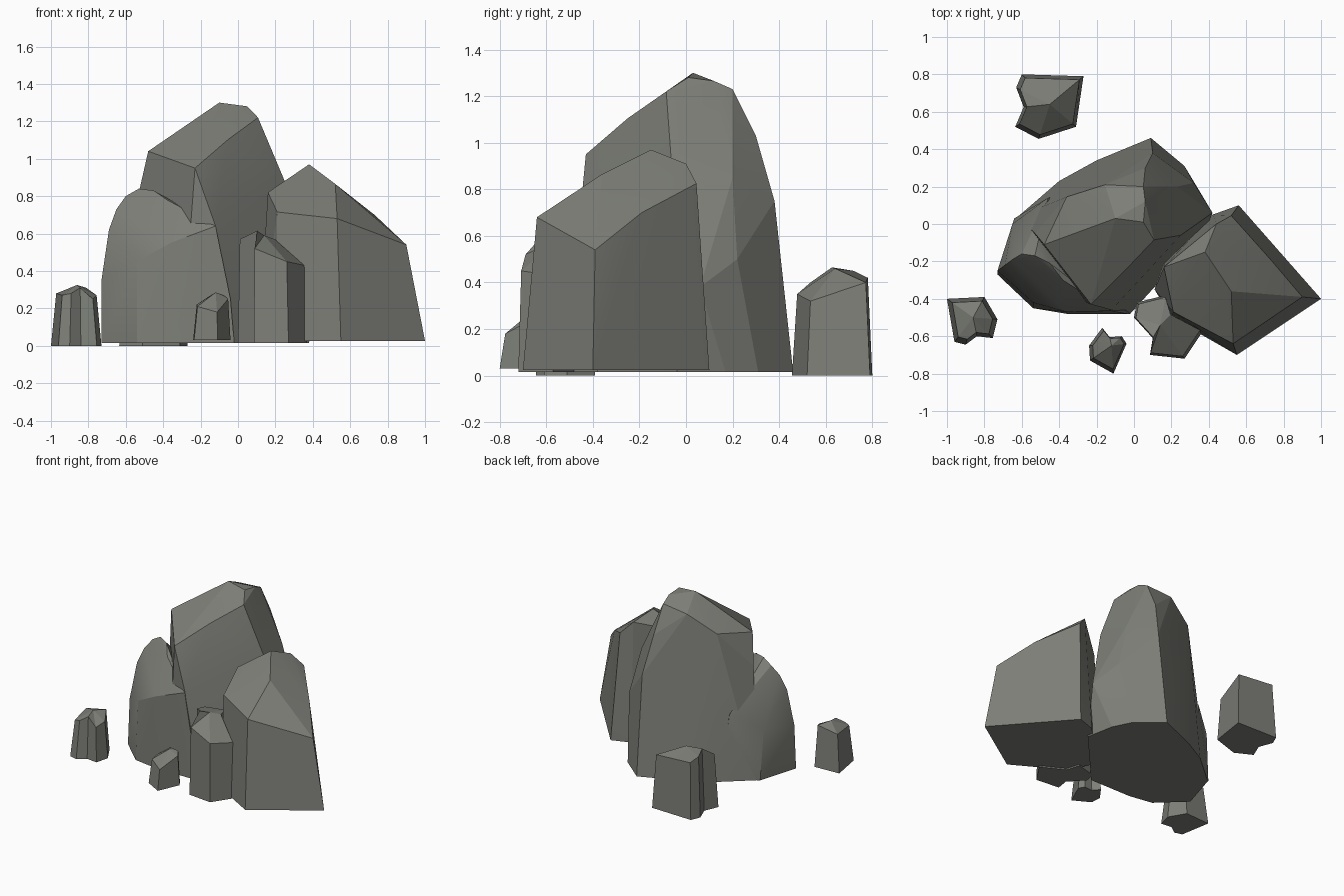
import bpy, bmesh, math
from mathutils import Vector

old = bpy.data.objects.get("Cube")
if old:
    bpy.data.objects.remove(old, do_unlink=True)

# One stone colour for everything
stone = bpy.data.materials.new("grey_stone")
stone.use_nodes = True
colour = (0.205, 0.21, 0.185, 1)
stone.diffuse_color = colour
bsdf = stone.node_tree.nodes["Principled BSDF"]
bsdf.inputs["Base Color"].default_value = colour
bsdf.inputs["Roughness"].default_value = 0.9


def finish(name, bm, smooth_angle):
    """Turn the bmesh into a named stone object."""
    bmesh.ops.recalc_face_normals(bm, faces=bm.faces)
    mesh = bpy.data.meshes.new(name)
    bm.to_mesh(mesh)
    bm.free()
    mesh.materials.append(stone)
    obj = bpy.data.objects.new(name, mesh)
    bpy.context.collection.objects.link(obj)
    bpy.ops.object.select_all(action="DESELECT")
    obj.select_set(True)
    bpy.context.view_layer.objects.active = obj
    bpy.ops.object.shade_smooth_by_angle(angle=math.radians(smooth_angle))
    return obj


def boulder(name, floor, base, corners, smooth_angle=8):
    """Chiselled convex boulder from a ground outline and its upper corners."""
    bm = bmesh.new()
    for x, y in base:
        bm.verts.new((x, y, floor))
    for corner in corners:
        bm.verts.new(corner)
    hull = bmesh.ops.convex_hull(bm, input=bm.verts)
    loose = {g for g in hull["geom_interior"] + hull["geom_unused"]
             if isinstance(g, bmesh.types.BMVert)}
    bmesh.ops.delete(bm, geom=list(loose), context="VERTS")
    bmesh.ops.dissolve_limit(bm, angle_limit=math.radians(5),
                             verts=bm.verts, edges=bm.edges)
    return finish(name, bm, smooth_angle)


def stub(name, floor, taper, crown, outline):
    """Small notched rock: ground outline (x, y, rim height), tapered to a crown."""
    bm = bmesh.new()
    top = Vector(crown)
    low = [bm.verts.new((x, y, floor)) for x, y, z in outline]
    rim = [bm.verts.new((top.x + (x - top.x) * taper,
                         top.y + (y - top.y) * taper, z)) for x, y, z in outline]
    tip = bm.verts.new(top)
    bm.faces.new(low[::-1])
    cap_edges = []
    for i in range(len(low)):
        j = (i + 1) % len(low)
        bm.faces.new((low[i], low[j], rim[j], rim[i]))
        bm.faces.new((rim[i], rim[j], tip))
    # Merge the flatter crown facets into broad chips
    cap_edges = list(tip.link_edges)
    bmesh.ops.dissolve_limit(bm, angle_limit=math.radians(12),
                             verts=[], edges=cap_edges)
    return finish(name, bm, 8)


# Tall central peak
boulder(
    "main_peak", 0.015,
    [(-0.02, -0.48), (0.38, -0.04), (0.34, 0.17), (0.27, 0.31), (0.09, 0.46),
     (-0.2, 0.34), (-0.4, 0.23), (-0.62, 0.04), (-0.3, -0.4)],
    [(-0.1, 0.03, 1.3), (0.05, 0.01, 1.28), (0.06, 0.12, 1.265),
     (0.05, 0.2, 1.23), (-0.155, 0.21, 1.21), (0.107, -0.085, 1.22),
     (-0.05, -0.25, 1.105), (-0.23, -0.43, 0.95), (-0.48, -0.11, 1.04),
     (-0.36, 0.145, 1.09), (-0.53, -0.05, 0.82), (-0.12, -0.46, 0.64),
     (0.06, 0.3, 1.03), (0.1, 0.38, 0.75), (0.25, -0.06, 0.88),
     (0.23, 0.2, 0.85), (0.42, 0.06, 0.38), (0.32, 0.22, 0.5)], 12)

# Rounded shoulder leaning on the peak
boulder(
    "front_shoulder", 0.015,
    [(-0.73, -0.27), (-0.54, -0.45), (-0.36, -0.48), (-0.02, -0.48),
     (-0.1, -0.2), (-0.4, 0.15), (-0.64, 0.03)],
    [(-0.73, -0.25, 0.35), (-0.69, -0.22, 0.62), (-0.65, -0.19, 0.73),
     (-0.6, -0.16, 0.8), (-0.53, -0.17, 0.84), (-0.45, -0.21, 0.83),
     (-0.38, -0.3, 0.78), (-0.12, -0.465, 0.64), (-0.04, -0.48, 0.25),
     (-0.54, -0.42, 0.45), (-0.36, -0.47, 0.55), (-0.65, 0.0, 0.4),
     (-0.46, 0.14, 0.5)], 25)

# Angular block beside the peak
boulder(
    "side_block", 0.025,
    [(1, -0.4), (0.55, -0.7), (0.2, -0.5), (0.11, -0.35), (0.16, -0.2),
     (0.42, 0.05), (0.56, 0.1)],
    [(0.38, -0.15, 0.97), (0.44, 0, 0.91), (0.52, 0.045, 0.825),
     (0.52, -0.36, 0.865), (0.73, -0.19, 0.7), (0.9, -0.39, 0.54),
     (0.53, -0.64, 0.68), (0.21, -0.47, 0.715), (0.16, -0.23, 0.82)], 15)

# Small rocks scattered around
stub("front_rock", 0.015, 0.93, (0.14, -0.54, 0.59),
     [(0, -0.5, 0.57), (0.1, -0.61, 0.615), (0.085, -0.7, 0.52),
      (0.27, -0.72, 0.45), (0.37, -0.57, 0.43), (0.2, -0.48, 0.57),
      (0.17, -0.38, 0.56), (0.015, -0.42, 0.56)])
stub("front_pebble", 0.03, 0.84, (-0.12, -0.65, 0.285),
     [(-0.17, -0.555, 0.26), (-0.24, -0.65, 0.22), (-0.235, -0.73, 0.21),
      (-0.11, -0.8, 0.18), (-0.04, -0.64, 0.25), (-0.065, -0.6, 0.27),
      (-0.13, -0.605, 0.28)])
stub("side_pebble", 0, 0.8, (-0.86, -0.5, 0.325),
     [(-1, -0.4, 0.28), (-0.96, -0.63, 0.27), (-0.9, -0.645, 0.28),
      (-0.84, -0.6, 0.31), (-0.755, -0.61, 0.25), (-0.73, -0.51, 0.27),
      (-0.8, -0.39, 0.31)])
stub("back_rock", 0, 0.88, (-0.45, 0.64, 0.46),
     [(-0.6, 0.8, 0.42), (-0.63, 0.73, 0.45), (-0.59, 0.625, 0.465),
      (-0.635, 0.52, 0.4), (-0.51, 0.455, 0.35), (-0.31, 0.52, 0.32),
      (-0.27, 0.79, 0.4)])
